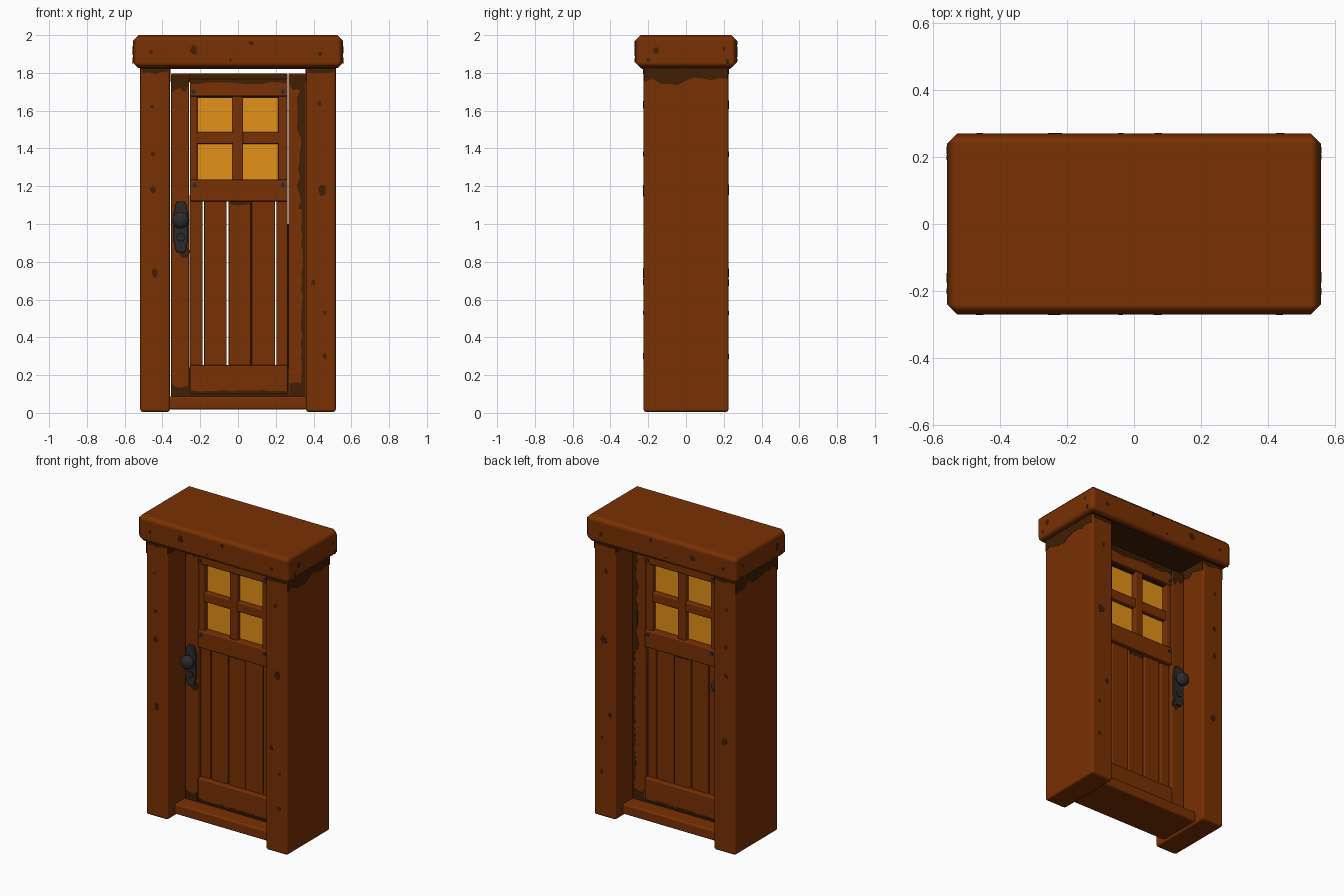
import bpy
import bmesh
import math
import random
from mathutils import Matrix, Vector

random.seed(4)
if "Cube" in bpy.data.objects:
    bpy.data.objects.remove(bpy.data.objects["Cube"], do_unlink=True)


def material(name, rgb):
    m = bpy.data.materials.new(name)
    m.use_nodes = True
    m.diffuse_color = (*rgb, 1)
    m.node_tree.nodes["Principled BSDF"].inputs["Base Color"].default_value = (*rgb, 1)
    return m


WOOD = material("warm wood", (0.19, 0.03, 0.001))
DARK = material("worn dark wood", (0.05, 0.013, 0.001))
GLASS = material("amber glass", (0.76, 0.285, 0.009))
IRON = material("black iron", (0.026, 0.023, 0.025))


def finish(name, bm, mat, bevel=0, segments=2):
    bmesh.ops.recalc_face_normals(bm, faces=bm.faces)
    me = bpy.data.meshes.new(name)
    bm.to_mesh(me)
    bm.free()
    me.materials.append(mat)
    ob = bpy.data.objects.new(name, me)
    bpy.context.collection.objects.link(ob)
    if bevel:
        me.shade_smooth()
        mod = ob.modifiers.new("soft edges", "BEVEL")
        mod.width = bevel
        mod.segments = segments
        mod.harden_normals = True
    return ob


def box(name, x, y, z, mat=WOOD, bevel=0.007, segments=2):
    bm = bmesh.new()
    bmesh.ops.create_cube(bm, size=1)
    for v in bm.verts:
        v.co = [lo + (hi - lo) * (c + 0.5) for (lo, hi), c in zip((x, y, z), v.co)]
    return finish(name, bm, mat, bevel, segments)


def plate(name, pts, axis, pos, mat=DARK, thick=0.003, bevel=0):
    """Thin flat shape facing along x or y, centred on pos."""
    bm = bmesh.new()
    p = pos - thick / 2
    verts = [bm.verts.new((u, p, v) if axis == "y" else (p, u, v)) for u, v in pts]
    face = bm.faces.new(verts)
    out = bmesh.ops.extrude_face_region(bm, geom=[face])
    shift = Vector((0, thick, 0) if axis == "y" else (thick, 0, 0))
    bmesh.ops.translate(bm, vec=shift,
                        verts=[g for g in out["geom"] if isinstance(g, bmesh.types.BMVert)])
    return finish(name, bm, mat, bevel)


def ragged(a, b, depth):
    """Strip from a to b with an uneven edge to the left of its direction."""
    a, b = Vector(a), Vector(b)
    side = Vector((a.y - b.y, b.x - a.x)).normalized()
    n = max(4, int((b - a).length / 0.04))
    edge = [a.lerp(b, i / n) + side * depth * random.uniform(0.55, 1.1) for i in range(n + 1)]
    return [a, b] + edge[::-1]


def blob(u, v, r):
    return [(u + r * random.uniform(0.7, 1.1) * math.cos(k * math.tau / 7),
             v + r * random.uniform(0.8, 1.4) * math.sin(k * math.tau / 7)) for k in range(7)]


def disc(u, v, r, n=10):
    return [(u + r * math.cos(k * math.tau / n), v + r * math.sin(k * math.tau / n))
            for k in range(n)]


# Outer frame
TOP = 1.825
for side, s in (("left", 1), ("right", -1)):
    box(side + "_post", sorted((s * 0.36, s * 0.518)), (-0.225, 0.225), (0.005, TOP + 0.01),
        bevel=0.014)
    plate(side + "_post_stain", ragged((0.22, TOP), (-0.22, TOP), 0.085), "x", s * 0.518)
    plate(side + "_post_inner_stain", ragged((0.22, TOP), (-0.22, TOP), 0.07), "x", s * 0.36)
box("lintel", (-0.557, 0.557), (-0.27, 0.27), (TOP, 2.0), bevel=0.03, segments=1)
box("sill", (-0.365, 0.365), (-0.15, 0.15), (0.018, 0.088), bevel=0.012)
box("lintel_underside", (-0.52, 0.52), (-0.235, 0.235), (TOP - 0.004, TOP + 0.003), DARK, 0)

# Door leaf: stiles, rails, planks
HALF = 0.05
DEPTH = (-HALF, HALF)
PROUD = (-HALF - 0.012, HALF + 0.012)
RAIL = (-0.255, 0.262)
box("right_stile", (-0.354, -0.259), DEPTH, (0.08, 1.797))
box("left_stile", (0.267, 0.362), DEPTH, (0.08, 1.797))
for name, z in (("bottom_rail", (0.1, 0.253)), ("middle_rail", (1.12, 1.235)),
                ("top_rail", (1.676, 1.768))):
    box(name, RAIL, PROUD, z)
box("top_filler", (-0.262, RAIL[1]), DEPTH, (1.75, 1.797), DARK)
box("bottom_filler", (-0.27, 0.275), DEPTH, (0.08, 0.24), DARK)
PLANKS = ((-0.256, -0.188), (-0.179, -0.06), (-0.049, 0.068), (0.072, 0.197), (0.203, 0.262))
for i, x in enumerate(PLANKS):
    box(f"plank_{i + 1}", x, (-HALF + 0.02, HALF - 0.02), (0.2, 1.16))
box("plank_joint", (0.06, 0.08), (-0.02, 0.02), (0.2, 1.16), DARK, 0)
box("left_joint", (0.255, 0.275), (-0.02, 0.02), (0.2, 1.0), DARK, 0)

# Window: side bars, cross bars, four panes
for name, x in (("right", (-0.255, -0.215)), ("middle", (-0.029, 0.027)), ("left", (0.212, 0.261))):
    box(name + "_window_bar", x, DEPTH, (1.22, 1.69))
box("window_cross_bar", (-0.225, 0.222), (-HALF + 0.004, HALF - 0.004), (1.424, 1.488))
box("window_head", (-0.225, 0.222), (-HALF + 0.01, HALF - 0.01), (1.667, 1.7), DARK, 0)
for i, x in enumerate(((-0.22, -0.025), (0.022, 0.217))):
    for j, z in enumerate(((1.23, 1.43), (1.48, 1.675))):
        box(f"pane_{i * 2 + j + 1}", x, (-HALF + 0.035, HALF - 0.035), z, GLASS, 0)

# Handles, nails and dark wear on both faces
KNOTS = ((-0.45, 1.37, 0.013), (-0.45, 1.18, 0.017), (-0.44, 0.74, 0.02), (-0.455, 1.62, 0.01),
         (0.43, 1.64, 0.013), (0.445, 1.18, 0.026), (0.4, 0.69, 0.014), (0.46, 0.3, 0.013),
         (0.46, 0.53, 0.01))
LINTEL_KNOTS = ((-0.235, 1.92, 0.022), (0.07, 1.957, 0.012), (-0.46, 1.91, 0.011),
                (0.435, 1.9, 0.012), (-0.04, 1.868, 0.008))
for face, s in (("front", -1), ("back", 1)):
    leaf = s * HALF
    for i, (u, v, r) in enumerate(KNOTS):
        plate(f"{face}_knot_{i + 1}", blob(u, v, r), "y", s * 0.225)
    for i, (u, v, r) in enumerate(LINTEL_KNOTS):
        plate(f"{face}_lintel_knot_{i + 1}", blob(u, v, r), "y", s * 0.27)
    for side, x in (("left", 0.505), ("right", -0.37)):
        plate(f"{face}_{side}_post_top_stain", ragged((x, TOP), (x - 0.135, TOP), 0.03), "y",
              s * 0.225)
    wear = (("left_stile_edge", ragged((0.356, 0.09), (0.356, 1.1), 0.022)),
            ("left_stile_upper_edge", ragged((0.356, 1.08), (0.356, 1.79), 0.042)),
            ("left_stile_top", ragged((0.35, 1.792), (0.272, 1.792), 0.08)),
            ("left_stile_foot", ragged((0.272, 0.086), (0.35, 0.086), 0.08)),
            ("right_stile_top", ragged((-0.264, 1.792), (-0.349, 1.792), 0.09)),
            ("right_stile_foot", ragged((-0.349, 0.086), (-0.264, 0.086), 0.07)),
            ("handle_shadow", blob(-0.288, 0.855, 0.032)))
    for name, pts in wear:
        plate(f"{face}_{name}_wear", pts, "y", leaf)
    rail_face = leaf + s * 0.012
    plate(face + "_top_rail_wear", ragged((0.255, 1.764), (-0.248, 1.764), 0.022), "y", rail_face)
    plate(face + "_bottom_rail_wear", ragged((-0.248, 0.104), (0.255, 0.104), 0.016), "y",
          rail_face)
    plate(face + "_plank_wear", ragged((0.06, 1.12), (-0.04, 1.12), 0.03), "y", s * (HALF - 0.02))
    for i, (u, v) in enumerate(((-0.235, 1.7), (0.238, 1.7), (-0.23, 1.205), (0.238, 1.205))):
        plate(f"{face}_nail_{i + 1}", disc(u, v, 0.012), "y", rail_face, IRON, 0.01)

    # Stepped iron plate, keyhole ring, stem and round knob
    hx = -0.303
    half = ((0.02, 0.85), (0.03, 0.87), (0.03, 0.89), (0.038, 0.91), (0.038, 1.06), (0.03, 1.08),
            (0.03, 1.1), (0.02, 1.12))
    outline = [(hx + w, z) for w, z in half] + [(hx - w, z) for w, z in reversed(half)]
    plate(face + "_handle_plate", outline, "y", leaf + s * 0.006, IRON, 0.02, 0.004)
    plate(face + "_keyhole_ring", disc(hx, 0.93, 0.022, 12), "y", leaf + s * 0.017, IRON, 0.012,
          0.003)
    plate(face + "_knob_stem", disc(hx, 1.02, 0.02, 12), "y", leaf + s * 0.025, IRON, 0.04)
    bm = bmesh.new()
    bmesh.ops.create_uvsphere(bm, u_segments=16, v_segments=10, radius=0.045)
    bmesh.ops.transform(bm, verts=bm.verts, matrix=Matrix.Translation(
        (hx, leaf + s * 0.048, 1.02)) @ Matrix.Diagonal((1, 0.75, 1, 1)))
    finish(face + "_knob", bm, IRON).data.shade_smooth()

# Knots on the lintel ends
for side, s in (("left", 1), ("right", -1)):
    for i, (u, v, r) in enumerate(((-0.16, 1.92, 0.018), (0.22, 1.86, 0.012),
                                   (-0.2, 1.87, 0.01), (0.2, 1.93, 0.009))):
        plate(f"{side}_lintel_end_knot_{i + 1}", blob(u, v, r), "x", s * 0.557)
